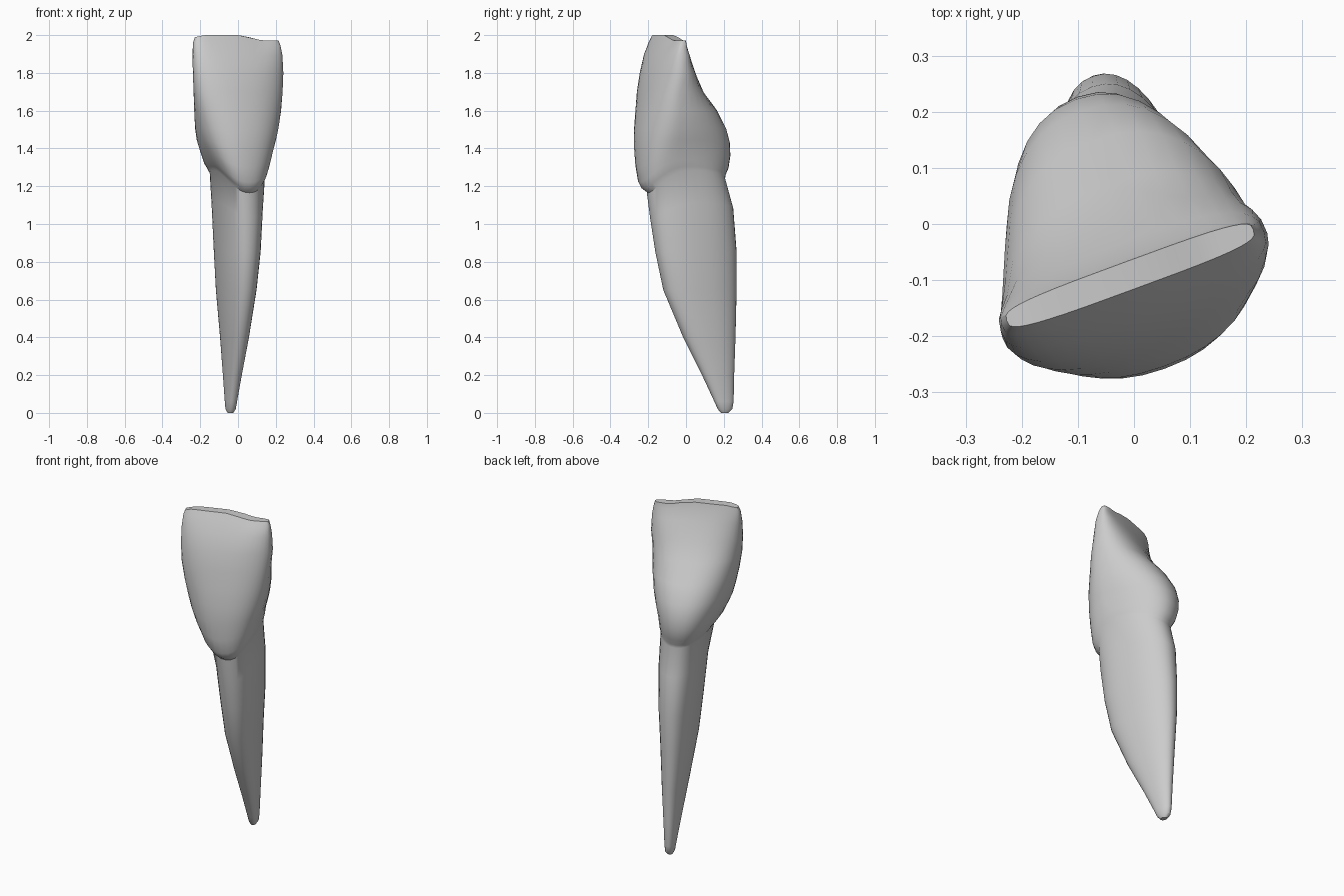
import bpy
import bmesh
import math

cube = bpy.data.objects.get("Cube")
if cube:
    bpy.data.objects.remove(cube, do_unlink=True)

SEGMENTS = 36
TWIST = math.radians(19)   # the biting edge is turned about the long axis

# Sections from root tip to biting edge:
# height, left/right bounds, front/back bounds, half depth
SECTIONS = [
    (0.0, -.055, -.025, .185, .225, .02),
    (.02, -.066, -.012, .168, .245, .038),
    (.06, -.07, -.005, .15, .252, .05),
    (.2, -.08, .02, .085, .255, .085),
    (.4, -.095, .058, -.015, .262, .14),
    (.65, -.117, .098, -.12, .268, .2),
    (.85, -.128, .12, -.162, .268, .22),
    (1.03, -.14, .132, -.19, .25, .225),
    (1.165, -.15, .143, -.208, .207, .21),
    (1.185, -.16, .155, -.235, .21, .225),
    (1.22, -.18, .168, -.255, .225, .24),
    (1.3, -.2, .185, -.268, .235, .25),
    (1.4, -.218, .2, -.275, .232, .25),
    (1.5, -.227, .214, -.275, .213, .235),
    (1.6, -.232, .228, -.268, .165, .19),
    (1.7, -.235, .236, -.26, .092, .14),
    (1.8, -.239, .24, -.245, .05, .1),
    (1.9, -.241, .235, -.222, .02, .065),
    (1.97, -.238, .225, -.197, .004, .036),
    (2.0, -.228, .214, -.183, .0, .024),
]


def ramp(value, start, end):
    """Smooth step from 0 to 1 between two heights."""
    k = min(max((value - start) / (end - start), 0), 1)
    return k * k * (3 - 2 * k)


def power(value, exponent):
    return math.copysign(abs(value) ** exponent, value)


def fit(values, low, high):
    """Stretch the values so that they span low to high."""
    least, most = min(values), max(values)
    return [low + (v - least) * (high - low) / (most - least) for v in values]


def section(height, left, right, front, back, depth):
    """One turned oval, fuller at the back in the crown."""
    cos_t, sin_t = math.cos(TWIST), math.sin(TWIST)
    reach = (right - left) / 2
    width = math.sqrt(max(reach ** 2 - (depth * sin_t) ** 2, reach ** 2 / 4)) / cos_t
    front_share = 1 - 0.35 * ramp(height, 1.1, 1.3) * (1 - ramp(height, 1.6, 1.95))
    squareness = 0.9 - 0.35 * ramp(height, 1.8, 2)
    neck = ramp(height, 0.8, 1.16) * (1 - ramp(height, 1.2, 1.55))

    xs, ys, zs = [], [], []
    for i in range(SEGMENTS):
        angle = math.tau * i / SEGMENTS
        c, s = math.cos(angle), math.sin(angle)
        u = width * power(c, squareness)
        share = 2 - front_share if s > 0 else front_share
        v = depth * share * power(s, squareness)
        xs.append(u * cos_t - v * sin_t)
        ys.append(u * sin_t + v * cos_t)
        # the gum line climbs at the sides and the back
        zs.append(height + neck * (0.12 * c * c + 0.075 * max(s, 0) ** 2))
    xs, ys = fit(xs, left, right), fit(ys, front, back)
    # the biting edge dips towards one end
    dip = ramp(height, 1.85, 2)
    zs = [z - 0.028 * dip * ramp(x, 0, 0.14) - 0.01 * dip * ramp(-x, 0.17, 0.23)
          for x, z in zip(xs, zs)]
    return list(zip(xs, ys, zs))


def make_material(name, value):
    mat = bpy.data.materials.new(name)
    mat.use_nodes = True
    colour = (value, value, value, 1)
    mat.diffuse_color = colour
    shader = mat.node_tree.nodes["Principled BSDF"]
    shader.inputs["Base Color"].default_value = colour
    shader.inputs["Roughness"].default_value = 0.6
    return mat


# Loft crown and root as one closed skin
bm = bmesh.new()
rings = [[bm.verts.new(p) for p in section(*row)] for row in SECTIONS]
for lower, upper in zip(rings, rings[1:]):
    for i in range(SEGMENTS):
        j = (i + 1) % SEGMENTS
        bm.faces.new((lower[i], lower[j], upper[j], upper[i]))
bm.faces.new(rings[0][::-1])

# Biting edge: strips joining the front and back of the last ring
top = rings[-1]
half = SEGMENTS // 2
bm.faces.new((top[0], top[1], top[-1]))
for i in range(1, half - 1):
    bm.faces.new((top[i], top[i + 1], top[-i - 1], top[-i]))
bm.faces.new((top[half - 1], top[half], top[half + 1]))
bmesh.ops.recalc_face_normals(bm, faces=bm.faces)

mesh = bpy.data.meshes.new("incisor_tooth")
bm.to_mesh(mesh)
bm.free()
mesh.materials.append(make_material("plain grey", 0.6))
tooth = bpy.data.objects.new("incisor_tooth", mesh)
bpy.context.collection.objects.link(tooth)

# Smooth skin with crisp biting edge
bpy.ops.object.select_all(action="DESELECT")
tooth.select_set(True)
bpy.context.view_layer.objects.active = tooth
bpy.ops.object.shade_smooth_by_angle(angle=math.radians(35))
